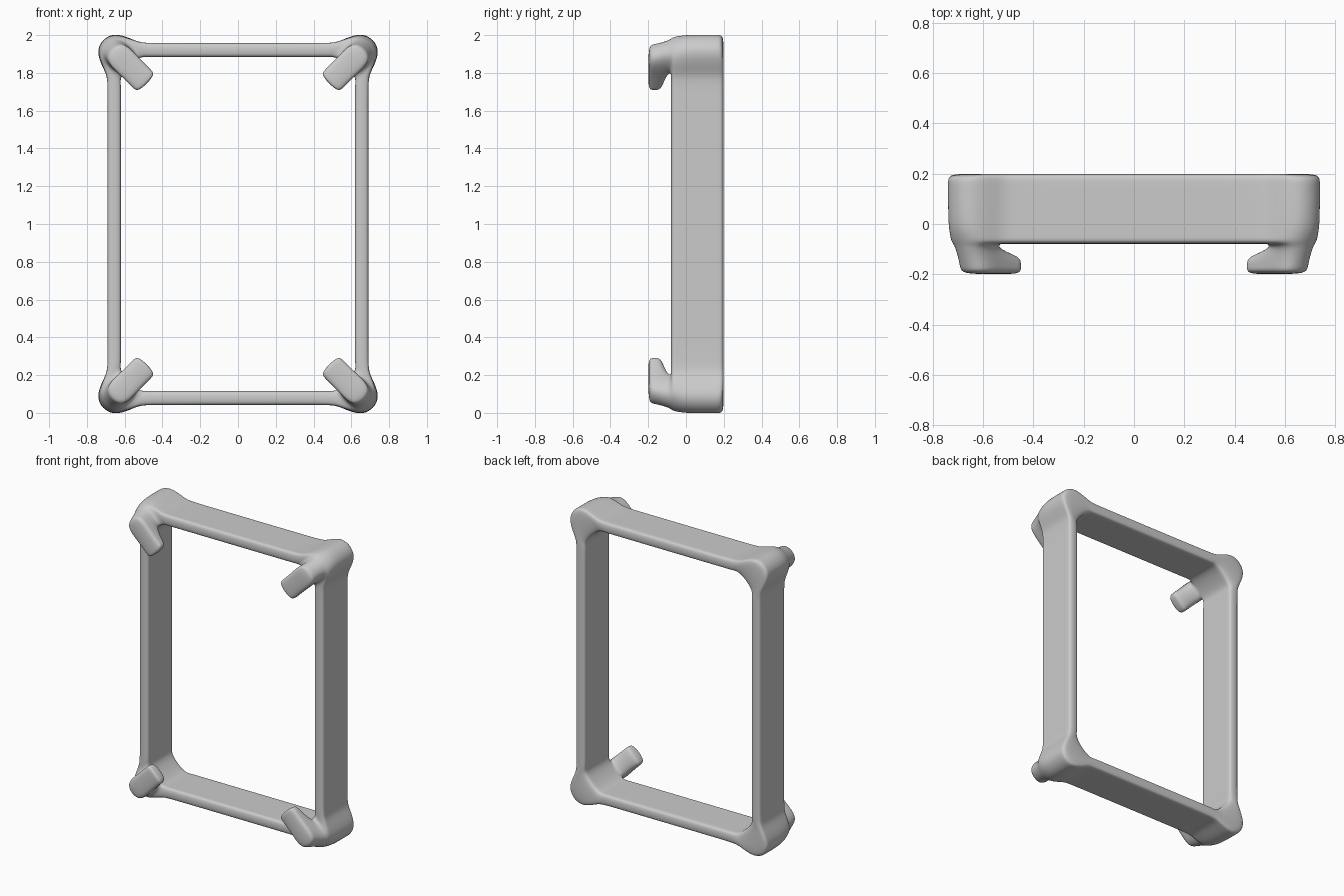
import bpy, bmesh

if "Cube" in bpy.data.objects:
    bpy.data.objects.remove(bpy.data.objects["Cube"])

# Quarter of the frame (upper right), as x / height-above-middle points.
# Points 3 and 4 span the thickened corner that carries the hook.
outer = [(0, .957), (.47, .957), (.53, .96), (.665, 1.03),
         (.77, .925), (.69, .79), (.69, .73), (.69, 0)]
inner = [(0, .885), (.42, .885), (.48, .885), (.53, .885),
         (.625, .79), (.62, .74), (.62, .68), (.62, 0)]
depth = [.2, .17, 0, -.05, -.08, -.17, -.2]      # back to front
taper = [0, 0, 0, .012, .02, .045, .05]          # corner leans in at the front
RING = 4                                         # last depth layer of the bars

bm = bmesh.new()
O, I = {}, {}
for k, y in enumerate(depth):
    for i in range(8):
        if k > RING and i not in (3, 4):
            continue
        s = taper[k] if i in (3, 4) else 0
        O[k, i] = bm.verts.new((outer[i][0] - s, y, outer[i][1] - s))
        I[k, i] = bm.verts.new((inner[i][0], y, inner[i][1]))


def quad(*v):
    bm.faces.new(v)


# Bars and corner: outer wall, inner wall, back and front
for i in range(7):
    for k in range(RING):
        quad(O[k, i], O[k, i + 1], O[k + 1, i + 1], O[k + 1, i])
        quad(I[k, i], I[k, i + 1], I[k + 1, i + 1], I[k + 1, i])
    quad(O[0, i], O[0, i + 1], I[0, i + 1], I[0, i])
    if i != 3:
        quad(O[RING, i], O[RING, i + 1], I[RING, i + 1], I[RING, i])

# Corner post reaching forward of the bars
for k in (4, 5):
    quad(O[k, 3], O[k, 4], O[k + 1, 4], O[k + 1, 3])
    for i in (3, 4):
        quad(O[k, i], I[k, i], I[k + 1, i], O[k + 1, i])
quad(O[6, 3], O[6, 4], I[6, 4], I[6, 3])

# Hook running diagonally inward from the post
prev = {(k, i): I[k, i] for k in (4, 5, 6) for i in (3, 4)}
for reach, under in ((.07, -.115), (.095, -.13)):
    new = {}
    for (k, i) in prev:
        y = under if k == 4 else depth[k]
        new[k, i] = bm.verts.new((inner[i][0] - reach, y, inner[i][1] - reach))
    for k in (4, 6):
        quad(prev[k, 3], prev[k, 4], new[k, 4], new[k, 3])
    for k in (4, 5):
        for i in (3, 4):
            quad(prev[k, i], prev[k + 1, i], new[k + 1, i], new[k, i])
    prev = new
for k in (4, 5):
    quad(prev[k, 3], prev[k, 4], prev[k + 1, 4], prev[k + 1, 3])

bmesh.ops.recalc_face_normals(bm, faces=bm.faces)
# Make sure the back cap points backwards
back = min(bm.faces, key=lambda f: -f.calc_center_median().y)
if back.normal.y < 0:
    bmesh.ops.reverse_faces(bm, faces=bm.faces)
for f in bm.faces:
    f.smooth = True

mesh = bpy.data.meshes.new("clip_frame")
bm.to_mesh(mesh)
bm.free()
frame = bpy.data.objects.new("clip_frame", mesh)
frame.location.z = 1
bpy.context.collection.objects.link(frame)

# Mirror the quarter to all four corners, then round it off
mirror = frame.modifiers.new("Mirror", 'MIRROR')
mirror.use_axis = (True, False, True)
mirror.use_clip = True
subsurf = frame.modifiers.new("Subdivision", 'SUBSURF')
subsurf.levels = subsurf.render_levels = 3
